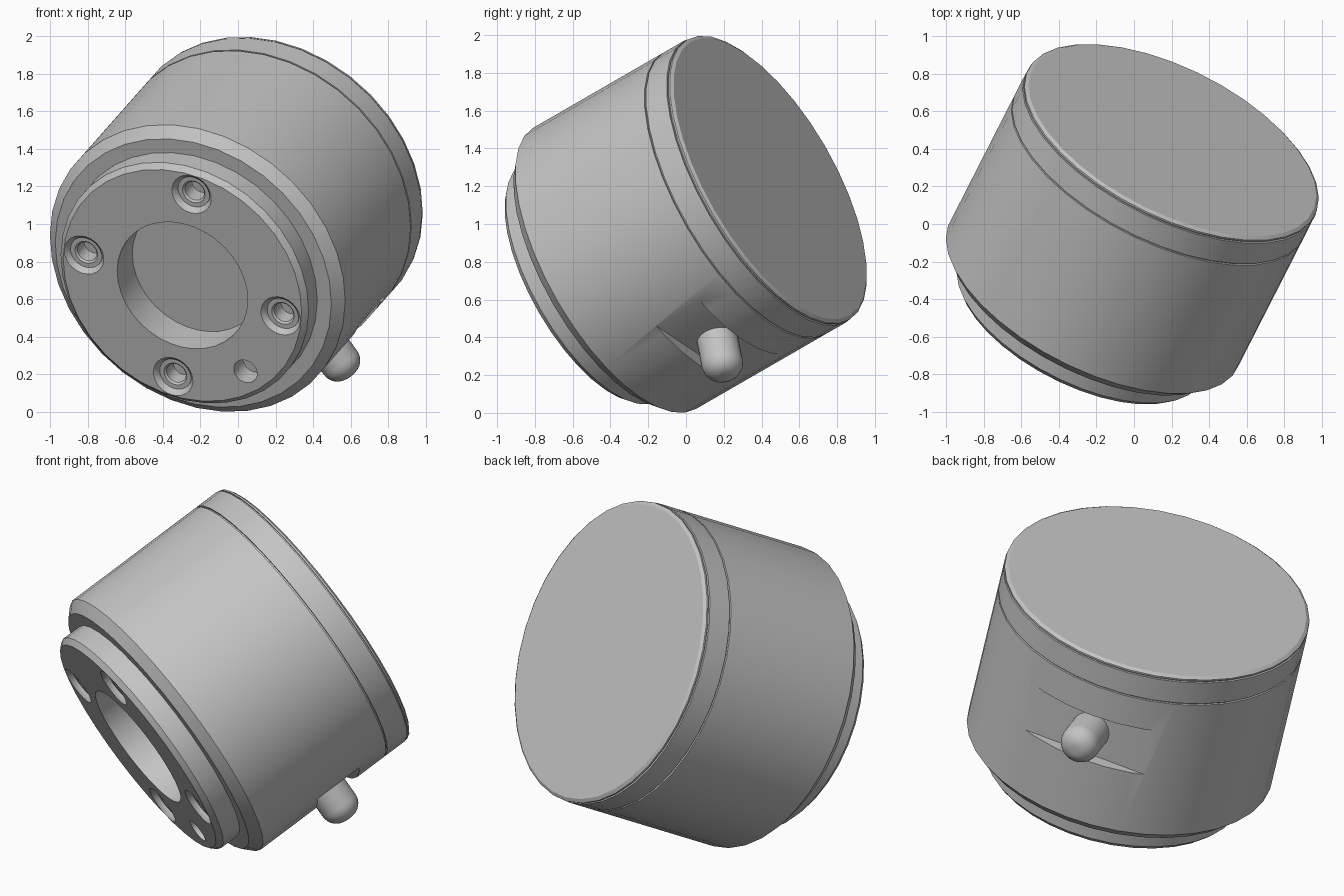
import bpy, bmesh, math
from mathutils import Matrix, Vector

cube = bpy.data.objects.get("Cube")
if cube:
    bpy.data.objects.remove(cube, do_unlink=True)

# One plain metal colour
metal = bpy.data.materials.new("grey_metal")
metal.use_nodes = True
GREY = (0.55, 0.55, 0.55, 1)
metal.diffuse_color = GREY
metal.node_tree.nodes["Principled BSDF"].inputs["Base Color"].default_value = GREY

# Tilted frame: local z runs out of the rear cap, local x points along the pin
axis = Vector((0.404, 0.792, 0.457)).normalized()
pin_dir = Vector((0.583, 0.161, -0.795))
pin_dir = (pin_dir - axis * pin_dir.dot(axis)).normalized()
side = axis.cross(pin_dir)
FRAME = Matrix.Translation((0.205, 0.445, 1.24)) @ Matrix((pin_dir, side, axis)).transposed().to_4x4()


def finish(name, bm, matrix):
    bmesh.ops.recalc_face_normals(bm, faces=bm.faces)
    mesh = bpy.data.meshes.new(name)
    bm.to_mesh(mesh)
    bm.free()
    mesh.materials.append(metal)
    obj = bpy.data.objects.new(name, mesh)
    bpy.context.collection.objects.link(obj)
    obj.matrix_world = FRAME @ matrix
    return obj


def lathe(name, profile, segments=36, matrix=Matrix()):
    """Closed solid of revolution from (radius, height) pairs."""
    bm = bmesh.new()
    rings = []
    for r, z in profile:
        angles = [math.tau * i / segments for i in range(segments)]
        rings.append([bm.verts.new((r * math.cos(a), r * math.sin(a), z)) for a in angles])
    for low, high in zip(rings, rings[1:]):
        for i in range(segments):
            j = (i + 1) % segments
            bm.faces.new((low[i], low[j], high[j], high[i]))
    bm.faces.new(rings[0])
    bm.faces.new(rings[-1])
    return finish(name, bm, matrix)


def activate(obj):
    bpy.ops.object.select_all(action='DESELECT')
    obj.select_set(True)
    bpy.context.view_layer.objects.active = obj


def cut(obj, cutter):
    mod = obj.modifiers.new("cut", 'BOOLEAN')
    mod.operation = 'DIFFERENCE'
    mod.solver = 'EXACT'
    mod.object = cutter
    activate(obj)
    bpy.ops.object.modifier_apply(modifier=mod.name)
    bpy.data.objects.remove(cutter, do_unlink=True)


# Housing with chamfered shoulder and raised front flange
R = 0.86
FRONT = -1.24
housing = lathe("housing", [
    (R, -0.178), (R, -1.04), (R - 0.056, -1.096),
    (0.722, -1.096), (0.722, -1.21), (0.694, FRONT)])

# Central bore
cut(housing, lathe("bore_cutter", [(0.38, FRONT - 0.1), (0.38, FRONT + 0.2)]))

# Four counterbored bolt holes, and one plain hole in line with the pin
BOLT_CIRCLE = 0.575
for k in range(4):
    spot = Matrix.Rotation(math.radians(45 + 90 * k), 4, 'Z') @ Matrix.Translation((BOLT_CIRCLE, 0, FRONT))
    cut(housing, lathe("bolt_cutter", [
        (0.115, -0.1), (0.115, 0), (0.098, 0.015), (0.092, 0.03),
        (0.066, 0.03), (0.056, 0.04), (0.056, 0.13)], 24, spot))
cut(housing, lathe("plain_hole_cutter", [(0.068, -0.1), (0.068, 0.12)], 24,
                   Matrix.Translation((BOLT_CIRCLE, 0, FRONT))))

# Flat slot across the side where the pin sits
bm = bmesh.new()
bmesh.ops.create_cube(bm, size=1)
bmesh.ops.scale(bm, vec=(0.4, 1.2, 0.29), verts=bm.verts)
cut(housing, finish("slot_cutter", bm, Matrix.Translation((0.98, 0, -0.51))))

# Rear cap: a thin neck leaves a groove against the housing
rear_cap = lathe("rear_cap", [
    (R - 0.012, -0.178), (R - 0.012, -0.168), (R, -0.168), (R, -0.03),
    (R - 0.012, -0.03), (R - 0.012, -0.022), (R - 0.003, -0.022),
    (R - 0.003, -0.012), (R - 0.022, 0)])

# Round-ended locating pin
PIN_R, FILLET = 0.11, 0.09
dome = [(PIN_R - FILLET + FILLET * math.cos(a), 0.935 + FILLET * math.sin(a))
        for a in (math.radians(11.25 * i) for i in range(9))]
pin = lathe("locating_pin", [(PIN_R, 0.74)] + dome, 24,
            Matrix.Translation((0, 0, -0.51)) @ Matrix.Rotation(math.pi / 2, 4, 'Y'))

for part in (housing, rear_cap, pin):
    activate(part)
    bpy.ops.object.shade_smooth_by_angle(angle=math.radians(30))
